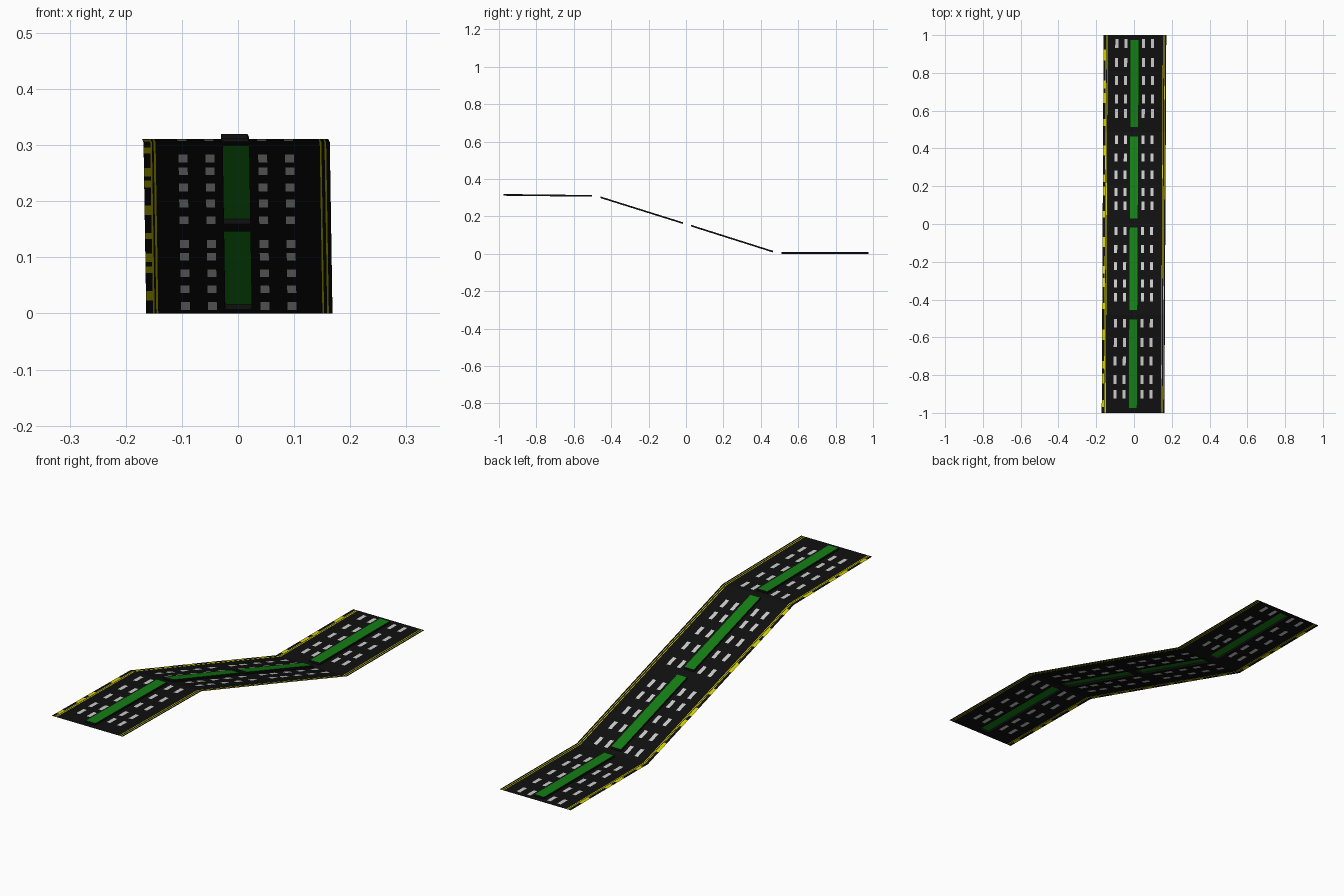
import bpy, bmesh

if "Cube" in bpy.data.objects:
    bpy.data.objects.remove(bpy.data.objects["Cube"])

# Road profile: (y, z) of the segment joints, low end at the back
JOINTS = [(-1, .311), (-.48, .305), (.005, .153), (.488, 0), (1, 0)]
HALF, KERB_H, SKEW = .166, .009, .005

# Marking layout (x across the road, t = fraction along a segment)
DASH_X = [(c - .008, c + .008) for c in (-.096, -.048, .046, .094)]
DASH_T = [(c - .045, c + .045) for c in (.19, .34, .53, .717, .913)]
MEDIAN_X, MEDIAN_T = (-.025, .022), (.045, .955)
LINES_X = [(-.154, -.151), (-.148, -.1445), (.148, .151), (.1565, .1595)]
PATCH_X = (-HALF, -.154)
PATCH_T = [(.06, .13), (.3, .4), (.45, .53), (.74, .85)]


def material(name, colour):
    m = bpy.data.materials.new(name)
    m.diffuse_color = (*colour, 1)
    m.use_nodes = True
    m.node_tree.nodes["Principled BSDF"].inputs["Base Color"].default_value = m.diffuse_color
    return m


black = material("asphalt", (.005, .005, .005))
green = material("grass", (.007, .21, .007))
white = material("white_paint", (.65, .65, .65))
yellow = material("yellow_paint", (.65, .62, .0))

PARTS = {"road_surface": black, "lane_dashes": white, "edge_lines": yellow,
         "median_grass": green, "median_kerb": black}
meshes = {name: bmesh.new() for name in PARTS}


def point(seg, x, t, h=0):
    (y0, z0), (y1, z1) = JOINTS[seg], JOINTS[seg + 1]
    y = y0 + (y1 - y0) * t
    return (x + SKEW * y, y, z0 + (z1 - z0) * t + h)


def quad(part, pts):
    bm = meshes[part]
    bm.faces.new([bm.verts.new(p) for p in pts])


def inside(v, spans):
    return any(a < v < b for a, b in spans)


def classify(x, t):
    if inside(x, DASH_X) and inside(t, DASH_T):
        return "lane_dashes"
    if inside(x, LINES_X) or (inside(x, [PATCH_X]) and inside(t, PATCH_T)):
        return "edge_lines"
    if inside(x, [MEDIAN_X]) and inside(t, [MEDIAN_T]):
        return None
    return "road_surface"


def breaks(spans, lo, hi):
    return sorted({lo, hi, *(v for s in spans for v in s)})


xs = breaks(DASH_X + LINES_X + [MEDIAN_X, PATCH_X], -HALF, HALF)
ts = breaks(DASH_T + PATCH_T + [MEDIAN_T], 0, 1)

for seg in range(len(JOINTS) - 1):
    # Flat road sheet, split where the paint and the median sit
    for x0, x1 in zip(xs, xs[1:]):
        for t0, t1 in zip(ts, ts[1:]):
            part = classify((x0 + x1) / 2, (t0 + t1) / 2)
            if part:
                quad(part, [point(seg, x, t) for x, t in
                            ((x0, t0), (x1, t0), (x1, t1), (x0, t1))])
    # Raised median: green top with open underside and black kerb walls
    (x0, x1), (t0, t1) = MEDIAN_X, MEDIAN_T
    ring = [(x0, t0), (x1, t0), (x1, t1), (x0, t1)]
    quad("median_grass", [point(seg, x, t, KERB_H) for x, t in ring])
    for a, b in zip(ring, ring[1:] + ring[:1]):
        quad("median_kerb", [point(seg, *a), point(seg, *b),
                             point(seg, *b, KERB_H), point(seg, *a, KERB_H)])

# Weld each part and put it in the scene
for name, bm in meshes.items():
    bmesh.ops.remove_doubles(bm, verts=bm.verts, dist=1e-5)
    me = bpy.data.meshes.new(name)
    bm.to_mesh(me)
    bm.free()
    me.materials.append(PARTS[name])
    bpy.context.collection.objects.link(bpy.data.objects.new(name, me))
